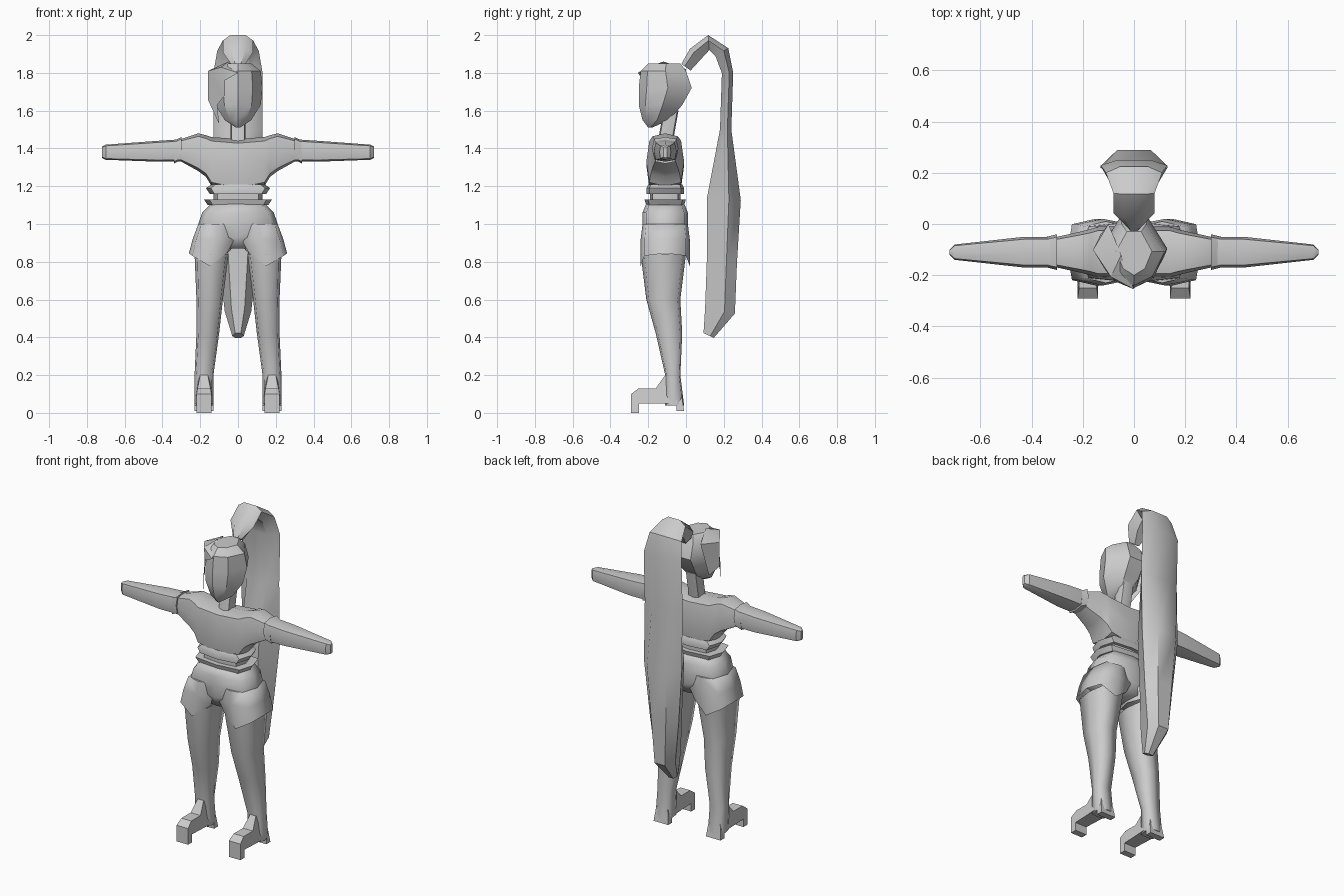
import bpy, bmesh, math
from mathutils import Vector

cube = bpy.data.objects.get("Cube")
if cube:
    bpy.data.objects.remove(cube, do_unlink=True)

grey = bpy.data.materials.new("light grey")
grey.use_nodes = True
grey.diffuse_color = (.6, .6, .6, 1)
shader = grey.node_tree.nodes["Principled BSDF"]
shader.inputs["Base Color"].default_value = grey.diffuse_color

BODY_Y = -.11  # depth of the body's centre line


def finish(name, bm, angle, mirror):
    """Turn the bmesh into a shaded object, optionally mirrored left to right."""
    bmesh.ops.recalc_face_normals(bm, faces=bm.faces)
    mesh = bpy.data.meshes.new(name)
    bm.to_mesh(mesh)
    bm.free()
    mesh.materials.append(grey)
    part = bpy.data.objects.new(name, mesh)
    bpy.context.collection.objects.link(part)
    bpy.ops.object.select_all(action='DESELECT')
    part.select_set(True)
    bpy.context.view_layer.objects.active = part
    bpy.ops.object.shade_smooth_by_angle(angle=math.radians(angle))
    if mirror:
        part.modifiers.new("Mirror", 'MIRROR')


def loft(name, rings, angle=35, mirror=False, start_cap=True):
    """Skin a list of rings that all have the same number of points."""
    bm = bmesh.new()
    rows = [[bm.verts.new(point) for point in ring] for ring in rings]
    for low, high in zip(rows, rows[1:]):
        for i in range(len(low)):
            bm.faces.new((low[i - 1], low[i], high[i], high[i - 1]))
    if start_cap:
        bm.faces.new(rows[0])
    bm.faces.new(rows[-1])
    finish(name, bm, angle, mirror)


def rounded_square():
    """Eight points: the corners and edge middles of a softened unit square."""
    def soften(value):
        return math.copysign(math.sqrt(abs(value)), value)
    for step in range(8):
        turn = step * math.pi / 4
        yield soften(math.cos(turn)), soften(math.sin(turn))


def upright(z, width, depth, middle=0, y=BODY_Y):
    """Horizontal ring with half width and half depth."""
    return [Vector((middle + u * width, y + v * depth, z)) for u, v in rounded_square()]


def sideways(x, depth, bottom, top):
    """Ring across the arm direction."""
    centre, half = (top + bottom) / 2, (top - bottom) / 2
    return [Vector((x, BODY_Y + u * depth, centre + v * half)) for u, v in rounded_square()]


# Head: ridge down the face, widest in the middle, narrow at the back
def head_ring(z, width, front, back):
    length = back - front
    side = [(width * .6, front + length * .15), (width, front + length * .55),
            (width * .4, back)]
    return ([(0, front, z)] + [(x, y, z) for x, y in side]
            + [(-x, y, z) for x, y in reversed(side)])


loft("head", [head_ring(z=1.51, width=.01, front=-.2, back=-.18),
              head_ring(z=1.55, width=.07, front=-.23, back=-.09),
              head_ring(z=1.63, width=.12, front=-.25, back=-.02),
              head_ring(z=1.72, width=.13, front=-.25, back=.03),
              head_ring(z=1.81, width=.12, front=-.24, back=0),
              head_ring(z=1.85, width=.07, front=-.2, back=-.03)])

# Fringe swept over the right side, wrapped around the face by a parabola
bm = bmesh.new()


def strand_point(x, z):
    return bm.verts.new((x, 6 * x * x - .255, z))


parting = strand_point(0, 1.8)
brow = strand_point(-.09, 1.83)
temple = strand_point(-.16, 1.81)
cheek = strand_point(-.16, 1.66)
tip = strand_point(-.1, 1.53)
notch = strand_point(-.11, 1.63)
inner = strand_point(-.07, 1.68)
edge = strand_point(-.07, 1.76)
crown = bm.verts.new((-.05, -.12, 1.86))
nape = bm.verts.new((-.1, 0, 1.82))
back_tip = bm.verts.new((-.13, -.04, 1.62))
for panel in ((parting, brow, edge), (brow, temple, cheek, inner, edge),
              (inner, cheek, tip, notch), (temple, nape, back_tip, cheek),
              (crown, brow, parting), (crown, temple, brow), (crown, nape, temple)):
    bm.faces.new(panel)
finish("fringe", bm, angle=30, mirror=False)

# Ponytail: path depth and height, half thickness, half width
tail = [(0, 1.83, .03, .03), (.05, 1.9, .04, .08), (.12, 1.96, .04, .08),
        (.19, 1.91, .04, .11), (.22, 1.8, .03, .13), (.21, 1.5, .03, .13),
        (.2, 1.13, .09, .13), (.19, .8, .08, .1), (.18, .54, .08, .07),
        (.12, .41, .03, .03)]
path = [Vector((0, y, z)) for y, z, thickness, width in tail]
tail_rings = []
for i, (y, z, thickness, width) in enumerate(tail):
    along = path[min(i + 1, len(path) - 1)] - path[max(i - 1, 0)]
    outward = Vector((0, -along.z, along.y)).normalized() * thickness
    across = Vector((width, 0, 0))
    tail_rings.append([path[i] + outward * out + across * over for over, out in (
        (-.5, 1), (.5, 1), (1, .3), (.5, -1), (-.5, -1), (-1, .3))])
loft("ponytail", tail_rings)

# Neck leaning back into the head
loft("neck", [upright(1.43, width=.04, depth=.04),
              upright(1.6, width=.04, depth=.04, y=-.08)])

# Shirt, from the middle out to the sleeve
loft("shirt", [sideways(0, depth=.1, bottom=1.17, top=1.45),
               sideways(.14, depth=.1, bottom=1.2, top=1.46),
               sideways(.17, depth=.09, bottom=1.25, top=1.47),
               sideways(.21, depth=.08, bottom=1.28, top=1.48),
               sideways(.3, depth=.06, bottom=1.33, top=1.45)],
     mirror=True, start_cap=False)

# Sleeve cuffs and arms
loft("sleeve_cuffs", [sideways(.3, depth=.07, bottom=1.34, top=1.46),
                      sideways(.34, depth=.06, bottom=1.32, top=1.44)], mirror=True)
loft("arms", [sideways(.28, depth=.06, bottom=1.33, top=1.45),
              sideways(.43, depth=.06, bottom=1.33, top=1.44),
              sideways(.7, depth=.03, bottom=1.34, top=1.42),
              sideways(.72, depth=.01, bottom=1.35, top=1.41)], mirror=True)

# Waist, flared shirt hem and waistband
loft("waist", [upright(z, width=.13, depth=.08) for z in (1.08, 1.2)])
loft("shirt_hem", [upright(1.16, width=.15, depth=.1),
                   upright(1.19, width=.17, depth=.1),
                   upright(1.21, width=.14, depth=.09)])
loft("waistband", [upright(1.1, width=.16, depth=.1),
                   upright(1.13, width=.18, depth=.11)])

# Shorts: hips, then open legs whose hem dips at the middle of each thigh
loft("shorts_hips", [upright(.87, width=.1, depth=.1),
                     upright(.93, width=.21, depth=.12),
                     upright(1, width=.21, depth=.12),
                     upright(1.06, width=.19, depth=.12),
                     upright(1.11, width=.14, depth=.1)], angle=75)
hem = upright(0, width=.11, depth=.13, middle=.15)
for point in hem:
    point.z = .77 + .75 * abs(point.x - .16)
loft("shorts_legs", [hem, upright(.92, width=.12, depth=.13, middle=.12),
                     upright(1, width=.1, depth=.12, middle=.11)],
     angle=75, mirror=True, start_cap=False)

# Legs
loft("legs", [upright(.04, width=.05, depth=.05, middle=.18, y=-.06),
              upright(.2, width=.05, depth=.04, middle=.18, y=-.07),
              upright(.42, width=.06, depth=.07, middle=.16, y=-.09),
              upright(.6, width=.07, depth=.09, middle=.15, y=-.12),
              upright(.84, width=.09, depth=.12, middle=.14, y=-.12)],
     angle=75, mirror=True)

# Feet: side profile stretched across, narrowing towards the instep
foot = [(-.01, .01), (-.05, .01), (-.05, .05), (-.25, .05), (-.25, 0), (-.29, 0),
        (-.29, .1), (-.25, .13), (-.16, .13), (-.11, .2), (-.04, .2)]


def foot_side(direction):
    for y, z in foot:
        heel = .01 if y > -.1 else 0
        yield .18 + direction * (.04 + heel - max(0, z - .1) / 5), y, z


loft("feet", [list(foot_side(-1)), list(foot_side(1))], angle=20, mirror=True)
